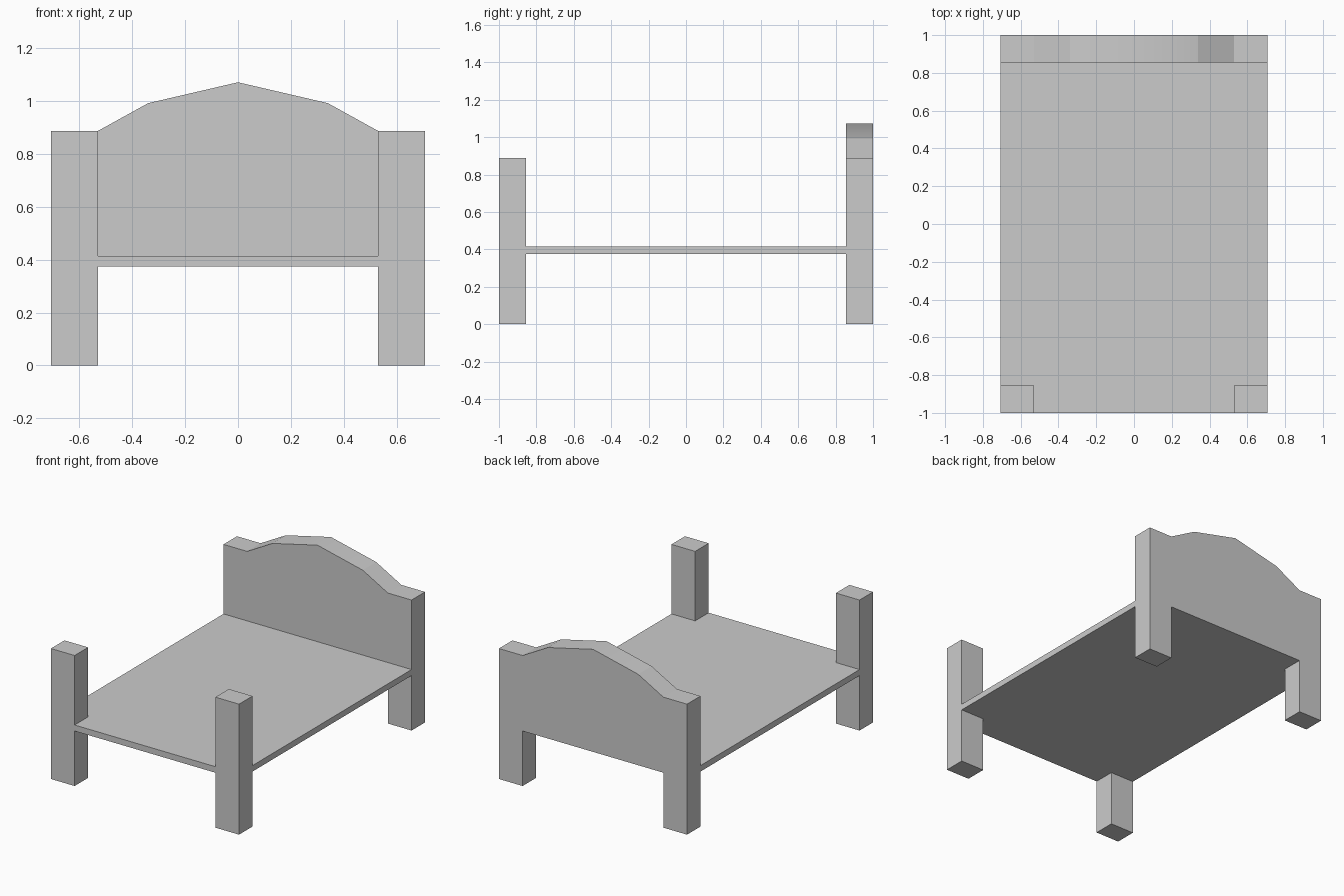
import bpy
import bmesh
from mathutils import Vector

cube = bpy.data.objects.get("Cube")
if cube:
    bpy.data.objects.remove(cube, do_unlink=True)

# Main dimensions
HALF_W, HALF_L = 0.708, 1.0
POST_X, POST_Y = 0.53, 0.855        # inner faces of the posts
POST_H = 0.888
BASE_LOW, BASE_TOP = 0.374, 0.415

grey = bpy.data.materials.new("plain_grey")
grey.use_nodes = True
colour = (0.6, 0.6, 0.6, 1)
grey.diffuse_color = colour
bsdf = next(n for n in grey.node_tree.nodes if n.type == 'BSDF_PRINCIPLED')
bsdf.inputs["Base Color"].default_value = colour


def prism(name, outline, push):
    """Extrude a closed 3D outline along a vector; hard edges except the crest."""
    bm = bmesh.new()
    face = bm.faces.new([bm.verts.new(p) for p in outline])
    ext = bmesh.ops.extrude_face_region(bm, geom=[face], use_keep_orig=True)
    moved = [v for v in ext["geom"] if isinstance(v, bmesh.types.BMVert)]
    bmesh.ops.translate(bm, verts=moved, vec=Vector(push))
    bmesh.ops.recalc_face_normals(bm, faces=bm.faces)
    for e in bm.edges:
        e.smooth = False
        # The central crest of the arch is softly shaded
        if all(abs(v.co.x) < 0.001 and v.co.z > 1 for v in e.verts):
            e.smooth = True
            for f in e.link_faces:
                f.smooth = True
    mesh = bpy.data.meshes.new(name)
    bm.to_mesh(mesh)
    bm.free()
    mesh.materials.append(grey)
    obj = bpy.data.objects.new(name, mesh)
    bpy.context.collection.objects.link(obj)
    return obj


# Headboard with its two legs, one arched panel
right_half = [(POST_X, BASE_LOW), (POST_X, 0), (HALF_W, 0), (HALF_W, POST_H),
              (POST_X, POST_H), (0.34, 0.993)]
profile = right_half + [(0, 1.072)] + [(-x, z) for x, z in reversed(right_half)]
prism("headboard", [(x, POST_Y, z) for x, z in profile], (0, HALF_L - POST_Y, 0))

# Bed base, notched around the foot posts
half = [(POST_X, -HALF_L), (POST_X, -POST_Y), (HALF_W, -POST_Y), (HALF_W, POST_Y)]
plan = half + [(-x, y) for x, y in reversed(half)]
prism("bed_base", [(x, y, BASE_LOW) for x, y in plan], (0, 0, BASE_TOP - BASE_LOW))

# Foot posts
for side, name in ((1, "left_foot_post"), (-1, "right_foot_post")):
    corners = [(POST_X, -HALF_L), (HALF_W, -HALF_L), (HALF_W, -POST_Y), (POST_X, -POST_Y)]
    prism(name, [(side * x, y, 0) for x, y in corners], (0, 0, POST_H))
